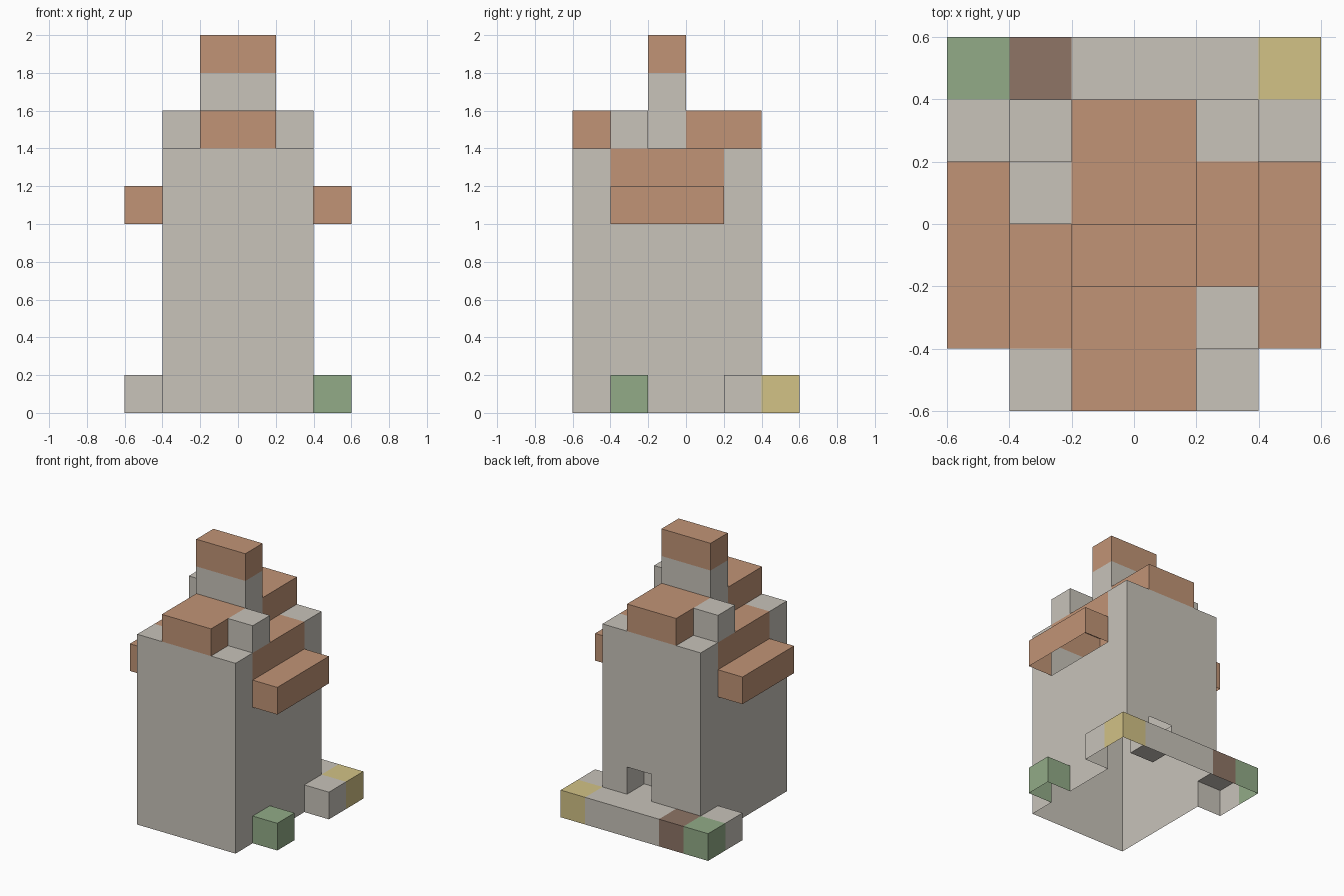
import bpy
import bmesh
from itertools import product
from mathutils import Vector

old = bpy.data.objects.get("Cube")
if old:
    bpy.data.objects.remove(old, do_unlink=True)

CELL = 0.2


def material(name, rgb):
    linear = [((c / 255 + 0.055) / 1.055) ** 2.4 for c in rgb] + [1.0]
    mat = bpy.data.materials.new(name)
    mat.use_nodes = True
    mat.diffuse_color = linear
    bsdf = next(n for n in mat.node_tree.nodes if n.type == "BSDF_PRINCIPLED")
    bsdf.inputs["Base Color"].default_value = linear
    bsdf.inputs["Roughness"].default_value = 0.9
    return mat


stone = material("stone_grey", (200, 195, 186))
clay = material("clay_orange", (193, 148, 118))
leaf = material("leaf_green", (146, 171, 135))
straw = material("straw_yellow", (210, 194, 134))
wood = material("wood_brown", (142, 117, 102))

owner = {}   # grid cell -> part name
colours = {}  # part name -> material


def cells(x, y, z):
    return product(range(*x), range(*y), range(*z))


def block(name, mat, x, y, z):
    """Claim a box of grid cells for a part; later parts replace earlier ones."""
    colours[name] = mat
    for c in cells(x, y, z):
        owner[c] = name


# Main tower, with a doorway in the back wall
block("walls", stone, (-2, 2), (-3, 2), (0, 7))
for c in cells((0, 1), (1, 2), (1, 2)):
    del owner[c]

# Side roofs: upper slope set in the wall, eaves hanging outside
for side, inner, outer in (("left", 1, 2), ("right", -2, -3)):
    block(side + "_upper_roof", clay, (inner, inner + 1), (-2, 1), (6, 7))
    block(side + "_eaves", clay, (outer, outer + 1), (-2, 1), (5, 6))

# Roof ridge, dormers and central turret
block("front_ridge", clay, (-1, 1), (-3, -1), (7, 8))
block("back_ridge", clay, (-1, 1), (0, 2), (7, 8))
block("left_dormer", stone, (1, 2), (-2, -1), (7, 8))
block("right_dormer", stone, (-2, -1), (0, 1), (7, 8))
block("turret", stone, (-1, 1), (-1, 0), (7, 9))
block("turret_cap", clay, (-1, 1), (-1, 0), (9, 10))

# Low yard wall around the back
block("yard_wall", stone, (-1, 2), (2, 3), (0, 1))
block("left_yard_end", stone, (2, 3), (1, 2), (0, 1))
block("right_yard_end", stone, (-3, -2), (1, 2), (0, 1))
block("straw_bale", straw, (2, 3), (2, 3), (0, 1))
block("wood_crate", wood, (-2, -1), (2, 3), (0, 1))
block("corner_bush", leaf, (-3, -2), (2, 3), (0, 1))
block("side_bush", leaf, (2, 3), (-2, -1), (0, 1))

# Each part keeps only its exposed faces; undersides stay open
AXES = [Vector(a) for a in ((1, 0, 0), (0, 1, 0), (0, 0, 1))]
for name, mat in colours.items():
    bm = bmesh.new()
    for cell in [c for c, part in owner.items() if part == name]:
        centre = Vector(cell) + Vector((0.5, 0.5, 0.5))
        for i, sign in product(range(3), (1, -1)):
            n = AXES[i] * sign
            neighbour = tuple(int(v) for v in Vector(cell) + n)
            if n.z < 0 or neighbour in owner:
                continue
            u = AXES[(i + 1) % 3] / 2
            v = n.cross(u)
            middle = centre + n / 2
            corners = (-u - v, u - v, u + v, -u + v)
            bm.faces.new([bm.verts.new((middle + k) * CELL) for k in corners])
    bmesh.ops.remove_doubles(bm, verts=bm.verts[:], dist=0.001)
    mesh = bpy.data.meshes.new(name)
    bm.to_mesh(mesh)
    bm.free()
    mesh.materials.append(mat)
    bpy.context.collection.objects.link(bpy.data.objects.new(name, mesh))
